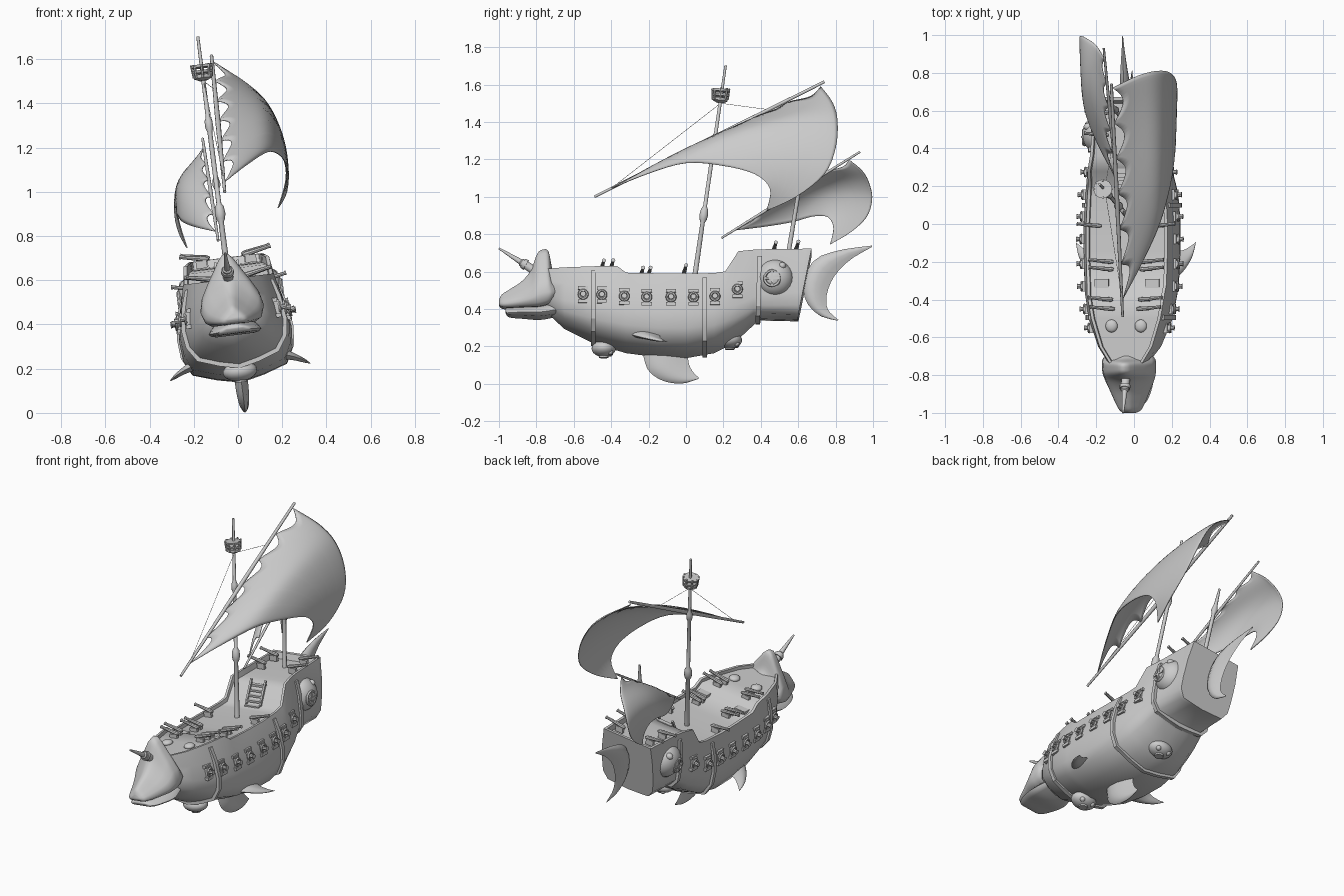
import bpy, bmesh, math
from mathutils import Matrix, Vector

if "Cube" in bpy.data.objects:
    bpy.data.objects.remove(bpy.data.objects["Cube"])

grey = bpy.data.materials.new("weathered_grey")
grey.diffuse_color = (0.6, 0.6, 0.6, 1)
grey.use_nodes = True
grey.node_tree.nodes["Principled BSDF"].inputs["Base Color"].default_value = grey.diffuse_color
# The whole ship heels slightly to port
HEEL = Matrix.Translation((0.033, 0, 0)) @ Matrix.Rotation(math.radians(-7.2), 4, 'Y')


def finish(name, bm, heel=True, angle=40):
    bmesh.ops.recalc_face_normals(bm, faces=bm.faces)
    me = bpy.data.meshes.new(name)
    bm.to_mesh(me)
    bm.free()
    if heel:
        me.transform(HEEL)
    me.materials.append(grey)
    ob = bpy.data.objects.new(name, me)
    bpy.context.collection.objects.link(ob)
    bpy.context.view_layer.objects.active = ob
    ob.select_set(True)
    bpy.ops.object.shade_smooth_by_angle(angle=math.radians(angle))
    ob.select_set(False)
    return ob


def loft(name, rings, heel=True, angle=40):
    bm = bmesh.new()
    vs = [[bm.verts.new(p) for p in r] for r in rings]
    n = len(rings[0])
    for a, b in zip(vs, vs[1:]):
        for i in range(n):
            bm.faces.new((a[i], a[(i + 1) % n], b[(i + 1) % n], b[i]))
    bm.faces.new(vs[0])
    bm.faces.new(vs[-1])
    return finish(name, bm, heel, angle)


def rod(name, pts, radii, heel=True, n=10):
    """Round bar through pts with a radius at each point."""
    pts = [Vector(p) for p in pts]
    q = (pts[-1] - pts[0]).to_track_quat('Z', 'Y')
    rings = [[p + q @ Vector((r * math.cos(k * math.tau / n), r * math.sin(k * math.tau / n), 0))
              for k in range(n)] for p, r in zip(pts, radii)]
    return loft(name, rings, heel)


def ball(name, c, s):
    bm = bmesh.new()
    bmesh.ops.create_uvsphere(bm, u_segments=20, v_segments=12, radius=1,
                              matrix=Matrix.Translation(c) @ Matrix.Diagonal((*s, 1)))
    finish(name, bm)


def box(name, c, s, pitch=0):
    bm = bmesh.new()
    bmesh.ops.create_cube(bm, size=1, matrix=Matrix.Translation(c) @ Matrix.Rotation(pitch, 4, 'X')
                          @ Matrix.Diagonal((*s, 1)))
    finish(name, bm)


def spline(pts, n):
    """Smooth curve sampled at n + 1 points."""
    P = [Vector(p) for p in pts]
    out = []
    for k in range(n + 1):
        t = k / n * (len(P) - 1)
        i = min(int(t), len(P) - 2)
        f = t - i
        a, b, c, d = P[max(i - 1, 0)], P[i], P[i + 1], P[min(i + 2, len(P) - 1)]
        out.append(0.5 * (2 * b + (c - a) * f + (2 * a - 5 * b + 4 * c - d) * f * f
                          + (3 * b - a - 3 * c + d) * f ** 3))
    return out


def fin(name, lead, trail, thick, axis):
    """Lens-section fin between a leading and a trailing edge."""
    rings = []
    for a, b in zip(spline(lead, 14), spline(trail, 14)):
        h = Vector(axis) * (a - b).length * thick
        mid = [(a.lerp(b, t), math.sin(math.pi * t ** 0.7)) for t in (0.1, 0.3, 0.5, 0.75)]
        rings.append([a] + [p + h * s for p, s in mid] + [b] + [p - h * s for p, s in reversed(mid)])
    loft(name, rings, angle=60)


# Hull: y, keel z, bilge x, z, side x, z, rail x, z, deck depth, slant
ST = [(-.74, .38, .06, .41, .10, .48, .085, .61, .02, 0), (-.65, .295, .12, .335, .165, .43, .14, .61, .02, 0),
      (-.5, .22, .175, .27, .225, .40, .185, .61, .02, 0), (-.37, .18, .2, .235, .245, .38, .207, .61, .02, 0),
      (-.32, .165, .207, .222, .25, .375, .212, .572, .02, 0), (-.15, .143, .215, .2, .257, .36, .217, .568, .02, 0),
      (0, .138, .215, .197, .257, .36, .217, .566, .02, 0), (.15, .165, .205, .222, .247, .37, .21, .57, .02, 0),
      (.21, .195, .195, .25, .237, .385, .205, .58, .025, 0), (.28, .24, .18, .288, .22, .40, .195, .69, .035, 0),
      (.36, .315, .16, .345, .2, .44, .18, .70, .035, 0), (.40, .35, .155, .36, .19, .46, .175, .703, .035, .05),
      (.58, .345, .145, .355, .182, .47, .168, .707, .035, .18), (.585, .345, .145, .355, .182, .47, .168, .707, 0, .19),
      (.60, .345, .143, .355, .18, .47, .166, .708, 0, .2)]


def station(y):
    for a, b in zip(ST, ST[1:]):
        if y <= b[0]:
            t = (y - a[0]) / (b[0] - a[0])
            return [u + (v - u) * t for u, v in zip(a, b)]


def hull_x(y, z):
    s = station(y)
    return s[4] + (s[6] - s[4]) * (z - s[5]) / (s[7] - s[5])


def section(s, grow=0, drop=0):
    y, zb, xl, zl, xm, zm, xt, zt, d, sl = s
    g = grow
    half = [(xl * .5, zb + (zl - zb) * .4 - g), (xl + g * .7, zl - g * .7),
            ((xl + xm) / 2 + .014 + g, (zl + zm) / 2 - .01), (xm + g, zm),
            ((xm + xt) / 2 + .006 + g, (zm + zt) / 2), (xt + g, zt - drop),
            (xt - .016, zt - drop), (xt - .018, zt - max(d, drop))]
    ring = [(0, zb - g)] + half + [(-x, z) for x, z in reversed(half)]
    return [Vector((x, y + sl * (z - .35), z)) for x, z in ring]


loft("hull", [section(s) for s in ST], angle=52)
for y in (-.495, .1, .385):
    s = station(y)
    loft("hull_band", [section([y + d] + s[1:], .015, .036 if y > .3 else .024) for d in (-.012, .012)], angle=25)

# Dolphin figurehead: y, bottom z, top z, half width
BELL = [(0, .7), (.06, .9), (.2, 1), (.4, .9), (.6, .66), (.78, .42), (.92, .24), (1, .08)]


def head_ring(y, b, t, w):
    r = [(w * f, b + (t - b) * k) for k, f in BELL]
    return [Vector((x, y, z)) for x, z in r] + [Vector((-x, y, z)) for x, z in reversed(r)]


HEAD = [(-1, .425, .45, .03), (-.985, .41, .48, .058), (-.94, .405, .51, .082), (-.88, .405, .55, .108),
        (-.83, .405, .61, .13), (-.795, .405, .70, .141), (-.765, .41, .722, .144), (-.735, .42, .712, .144),
        (-.715, .44, .62, .14), (-.69, .46, .58, .12)]
loft("dolphin_head", [head_ring(*p) for p in spline(HEAD, 36)], angle=60)
JAW = [(-.965, .385, .40, .04), (-.945, .365, .415, .078), (-.87, .36, .425, .11), (-.78, .355, .44, .12),
       (-.69, .37, .46, .1)]
loft("dolphin_jaw", [head_ring(*p) for p in spline(JAW, 16)], angle=60)
rod("horn", [(0, -.81, .61), (0, -.88, .655), (0, -.885, .658), (0, -1, .73)], [.024, .022, .015, .005])
rod("horn_collar", [(0, -.855, .64), (0, -.872, .65)], [.03, .028])

# Fins and tail fluke
fin("keel_fin", [(0, -.23, .16), (0, -.2, .07), (0, -.12, .015), (0, -.02, .002), (0, .065, .026)],
    [(0, .01, .15), (0, .015, .11), (0, .03, .075), (0, .05, .05), (0, .068, .034)], .13, (1, 0, 0))
for s in (1, -1):
    fin("side_fin", [(s * .18, -.32, .25), (s * .25, -.26, .225), (s * .3, -.18, .2), (s * .32, -.1, .185)],
        [(s * .18, -.12, .25), (s * .245, -.14, .225), (s * .29, -.12, .2), (s * .32, -.095, .185)], .14, (s * .4, 0, .9))
fin("tail_fluke", [(0, .995, .745), (0, .82, .72), (0, .69, .67), (0, .63, .56), (0, .64, .45), (0, .71, .37), (0, .81, .34)],
    [(0, .99, .735), (0, .88, .67), (0, .8, .59), (0, .76, .51), (0, .75, .44), (0, .765, .39), (0, .815, .345)],
    .2, (1, 0, 0))

# Keel bulbs and stern gun blisters
for y, z in ((-.44, .19), (.235, .235)):
    ball("keel_bulb", (0, y, z), (.078, .065, .045))
    rod("keel_bulb_port", [(0, y, z - .03), (0, y, z - .05)], [.03, .026])
    for s in (1, -1):
        ball("keel_bulb_knob", (s * .035, y + .035, z - .022), (.016, .016, .016))


def ring(name, c, r, t):
    bm = bmesh.new()
    n, m = 20, 6
    vs = [[bm.verts.new((c[0] + t * math.sin(j * math.tau / m), c[1] + (r + t * math.cos(j * math.tau / m)) * math.cos(i * math.tau / n),
                         c[2] + (r + t * math.cos(j * math.tau / m)) * math.sin(i * math.tau / n))) for j in range(m)] for i in range(n)]
    for i in range(n):
        for j in range(m):
            bm.faces.new((vs[i][j], vs[(i + 1) % n][j], vs[(i + 1) % n][(j + 1) % m], vs[i][(j + 1) % m]))
    finish(name, bm)


for s in (1, -1):
    ball("stern_blister", (s * .155, .475, .55), (.085, .1, .1))
    ring("blister_ring", (s * .23, .46, .54), .04, .009)
    box("blister_bar", (s * .235, .46, .54), (.014, .08, .012))
    box("blister_bar", (s * .235, .46, .54), (.014, .012, .08))
    ball("blister_knob", (s * .2, .515, .61), (.025, .02, .02))
    # Gun ports along the side
    for y, z in ((-.55, .455), (-.45, .45), (-.33, .44), (-.21, .435), (-.08, .435), (.04, .435), (.155, .44), (.275, .48)):
        x = hull_x(y, z)
        for dz in (.036, -.036):
            box("port_plate", (s * (x - dz * .15), y, z + dz), (.03, .054, .018))
        box("port_block", (s * x, y, z), (.035, .034, .07))
        ring("port_ring", (s * (x + .018), y, z), .022, .007)
        rod("port_gun", [(s * (x - .01), y, z), (s * (x + .035), y, z), (s * (x + .043), y, z)], [.015, .011, .015], n=8)
    # Deck guns on small carriages: y, z, inset from rail
    for y, z, inset in ((-.45, .605, .05), (-.4, .605, .05), (-.24, .565, .06), (-.2, .565, .06),
                        (-.01, .57, 0), (.47, .7, .01), (.59, .705, .01)):
        x = station(y)[6] - inset
        box("gun_carriage", (s * (x - .05), y, z - .01), (.05, .018, .034))
        rod("deck_gun", [(s * (x - .085), y, z + .01), (s * (x - .07), y, z + .013), (s * (x + .035), y + .01, z + .034),
                         (s * (x + .045), y + .011, z + .036)], [.007, .012, .008, .011], n=8)
    ball("deck_lamp", (s * .078, -.54, .595), (.032, .034, .018))
    box("deck_hatch", (s * .135, -.315, .56), (.075, .045, .018))
    box("stair_rail", (s * .05, .245, .625), (.012, .012, .15), -.55)
for k in range(5):
    box("stair_step", (0, .2 + k * .02, .555 + k * .025), (.1, .026, .012))

# Masts and lookout
rod("main_mast", [(0, .05 + (z - .6) * .145, z) for z in (.54, .87, .885, .91, .94, .955, 1.28, 1.3, 1.33, 1.35, 1.55, 1.58, 1.715)],
    [.015, .012, .02, .024, .02, .011, .011, .018, .018, .01, .009, .008, .007])
rod("lookout_basket", [(0, .18, 1.515), (0, .181, 1.525), (0, .183, 1.54)], [.018, .04, .042], n=16)
for r, z in ((.047, 1.58), (.044, 1.555)):
    rod("lookout_rim", [(0, .185, z - .006), (0, .186, z + .006)], [r, r + .003], n=16)
for k in range(8):
    a = k * math.tau / 8
    rod("lookout_post", [(.04 * math.cos(a), .183 + .04 * math.sin(a), 1.53),
                         (.046 * math.cos(a), .186 + .046 * math.sin(a), 1.59)], [.006, .006], n=6)
rod("mizzen_mast", [(0, .54, .66), (0, .6, 1.02), (0, .604, 1.04), (0, .612, 1.08), (0, .63, 1.18)], [.013, .011, .019, .011, .006])


def sail(name, foot, leech, scallops, belly):
    """Cloth ruled from foot to leech, billowing, with scallops along the yard."""
    nu, nv = 60, 24
    F, L = spline(foot, 80), spline(leech, 80)

    def at(c, v):
        t = v * 80
        i = min(int(t), 79)
        return c[i].lerp(c[i + 1], t - i)
    bm = bmesh.new()
    g = []
    for i in range(nu + 1):
        u = i / nu
        cut = .075 * abs(math.sin(scallops * math.pi * u)) ** .8
        row = []
        for j in range(nv + 1):
            v = cut + (1 - cut) * j / nv * .995
            p = at(F, v).lerp(at(L, v), u)
            p += Vector(belly) * 6.75 * v * (1 - v) ** 2 * max(0, math.sin(math.pi * u)) ** .6
            row.append(bm.verts.new(p))
        g.append(row)
    for a, b in zip(g, g[1:]):
        for j in range(nv):
            bm.faces.new((a[j], b[j], b[j + 1], a[j + 1]))
    ob = finish(name, bm, False, 60)
    m = ob.modifiers.new("cloth", 'SOLIDIFY')
    m.thickness = .005
    m.offset = 0


sail("main_sail", [(-.06, -.4, 1.045), (.045, -.2, 1.125), (.135, 0, 1.18), (.19, .2, 1.165), (.215, .37, 1.12), (.215, .45, 1.04), (.18, .43, .925)],
     [(-.115, .72, 1.59), (.02, .785, 1.5), (.12, .81, 1.4), (.19, .8, 1.26), (.225, .74, 1.12), (.22, .59, 1.0), (.18, .43, .925)],
     6, (0, -.036, .074))
sail("mizzen_sail", [(-.1, .25, .82), (-.19, .42, .84), (-.25, .57, .865), (-.272, .68, .895), (-.275, .76, .89), (-.258, .79, .83), (-.23, .77, .745)],
     [(-.155, .87, 1.2), (-.2, .945, 1.135), (-.252, .983, 1.06), (-.283, .995, .98), (-.285, .965, .89), (-.265, .88, .81), (-.23, .77, .745)],
     5, (0, -.048, .076))
rod("main_yard", [(-.06, -.49, 1.0), (-.09, .13, 1.31), (-.12, .74, 1.615)], [.007, .012, .008], False)
rod("mizzen_yard", [(-.09, .19, .78), (-.125, .56, 1.01), (-.16, .93, 1.24)], [.006, .009, .006], False)
rod("fore_stay", [(-.155, .185, 1.5), (-.062, -.4, 1.045)], [.0012, .0012], False, 5)
rod("back_stay", [(-.155, .185, 1.5), (-.108, .45, 1.465)], [.0012, .0012], False, 5)
